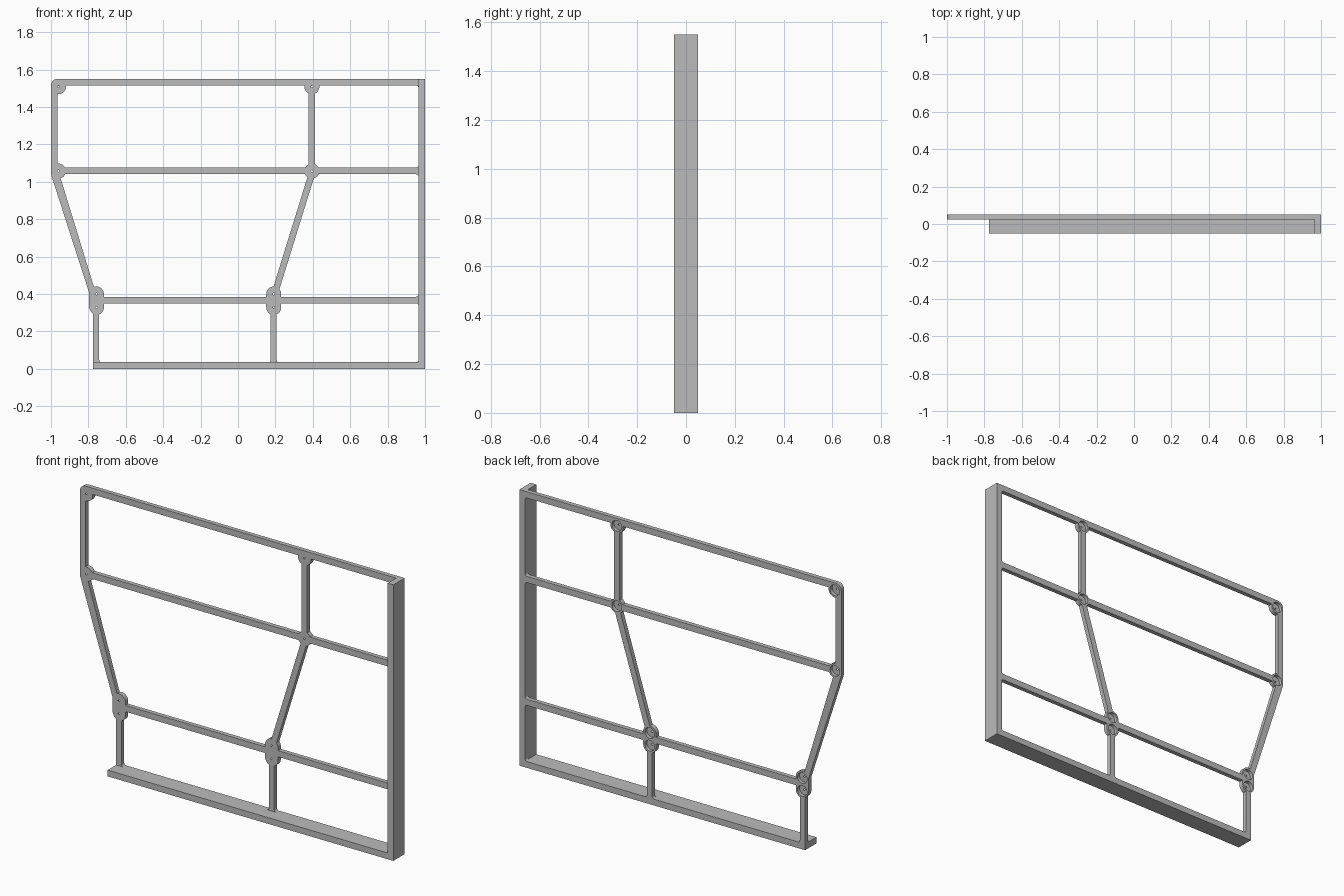
import bpy
import bmesh
from math import cos, sin, pi, radians
from mathutils import Vector

cube = bpy.data.objects.get("Cube")
if cube:
    bpy.data.objects.remove(cube, do_unlink=True)

grey = bpy.data.materials.new("plain grey")
grey.use_nodes = True
grey.diffuse_color = (0.5, 0.5, 0.5, 1)
grey.node_tree.nodes["Principled BSDF"].inputs["Base Color"].default_value = grey.diffuse_color


def rounded(points, r, steps=5):
    """Round every corner of an x-z outline with a tangent curve."""
    out = []
    for i, p in enumerate(points):
        p = Vector(p)
        a = p + (Vector(points[i - 1]) - p).normalized() * r
        b = p + (Vector(points[(i + 1) % len(points)]) - p).normalized() * r
        for k in range(steps + 1):
            t = k / steps
            out.append(a * (1 - t) ** 2 + p * 2 * t * (1 - t) + b * t * t)
    return out


def rect(x0, x1, z0, z1):
    return [(x0, z0), (x1, z0), (x1, z1), (x0, z1)]


def stadium(x, z0, z1, r, n=16):
    """Circle stretched upright from z0 to z1."""
    arc = lambda z, s: [(x + r * cos(s + pi * k / n), z + r * sin(s + pi * k / n))
                        for k in range(n + 1)]
    top, low = arc(z1, 0), arc(z0, pi)
    return top + low if z1 > z0 else top[:-1] + low[:-1]


def prisms(name, outlines, y0, y1):
    """Extrude x-z outlines along y into one object."""
    bm = bmesh.new()
    for pts in outlines:
        face = bm.faces.new([bm.verts.new((x, y0, z)) for x, z in pts])
        new = bmesh.ops.extrude_face_region(bm, geom=[face])["geom"]
        verts = [g for g in new if isinstance(g, bmesh.types.BMVert)]
        bmesh.ops.translate(bm, vec=(0, y1 - y0, 0), verts=verts)
    bmesh.ops.recalc_face_normals(bm, faces=bm.faces)
    mesh = bpy.data.meshes.new(name)
    bm.to_mesh(mesh)
    bm.free()
    mesh.materials.append(grey)
    ob = bpy.data.objects.new(name, mesh)
    bpy.context.collection.objects.link(ob)
    return ob


def cut(target, cutter):
    mod = target.modifiers.new("cut", "BOOLEAN")
    mod.operation, mod.solver, mod.object = "DIFFERENCE", "EXACT", cutter
    bpy.context.view_layer.objects.active = target
    bpy.ops.object.modifier_apply(modifier=mod.name)
    bpy.data.objects.remove(cutter, do_unlink=True)


BAR, TOP, BACK, PANEL = 0.035, 1.55, 0.05, 0.025
INNER = 1 - BAR

# Solid silhouette, with one rounded upper corner
corner = [(-1 + 0.035 * (1 - cos(t * pi / 12)), TOP - 0.035 * (1 - sin(t * pi / 12)))
          for t in range(7)]
outline = corner + [(1, TOP), (1, 0), (-0.775, 0), (-0.775, 0.295),
                    (-0.789, 0.308), (-0.797, 0.328), (-0.797, 0.41), (-1, 1.04)]
frame = prisms("panel_frame", [outline], -BACK, BACK)

# Clear the front, leaving deep flanges along the bottom and one side
cut(frame, prisms("front_clearance", [rect(-2, INNER, BAR, 2)], -1, PANEL))

# Window openings, keeping round bosses at the joints
windows = [
    rect(-0.965, 0.378, 1.075, 1.515),
    rect(0.412, INNER, 1.075, 1.515),
    [(-0.955, 1.04), (0.376, 1.04), (0.173, 0.385), (-0.754, 0.385)],
    [(0.412, 1.04), (INNER, 1.04), (INNER, 0.385), (0.209, 0.385)],
    rect(-0.742, 0.175, BAR, 0.35),
    rect(0.207, INNER, BAR, 0.35),
]
single = [(x, z) for x in (-0.96, 0.395) for z in (1.508, 1.057)]
double = [(-0.757, 0.328, 0.4), (0.191, 0.328, 0.4)]
openings = prisms("openings", [rounded(w, 0.014) for w in windows], 0, 0.2)
bosses = [stadium(x, z, z, 0.04) for x, z in single]
bosses += [stadium(x, a, b, 0.04) for x, a, b in double]
cut(openings, prisms("bosses", bosses, -0.1, 0.3))
cut(frame, openings)

# Magnet pockets behind each boss, with a pin hole through to the front
centres = single + [(x, z) for x, a, b in double for z in (a, b)]
cut(frame, prisms("pockets", [stadium(x, z, z, 0.03) for x, z in centres], 0.031, 0.2))
cut(frame, prisms("pin_holes", [stadium(x, z, z, 0.005, 6) for x, z in centres], 0, 0.2))

# Smooth the round walls, keep the edges sharp
bpy.ops.object.select_all(action="DESELECT")
frame.select_set(True)
bpy.context.view_layer.objects.active = frame
bpy.ops.object.shade_smooth_by_angle(angle=radians(30))
